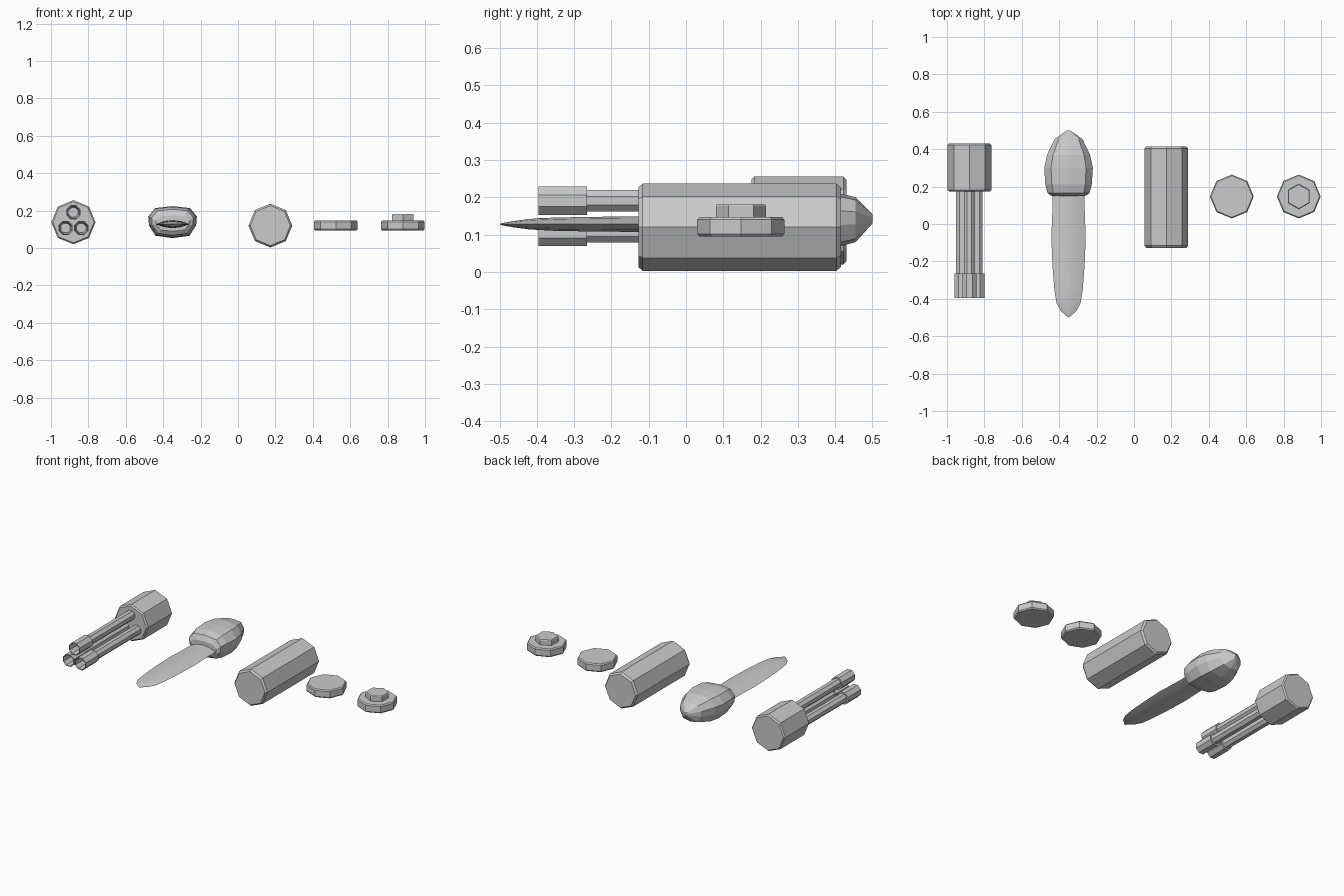
import bpy, bmesh
from math import sin, cos, pi, radians
from mathutils import Vector

if "Cube" in bpy.data.objects:
    bpy.data.objects.remove(bpy.data.objects["Cube"])


def loft(name, rings, smooth=False):
    """Skin closed rings of points in order and cap both ends."""
    bm = bmesh.new()
    loops = [[bm.verts.new(p) for p in ring] for ring in rings]
    n = len(loops[0])
    for a, b in zip(loops, loops[1:]):
        for i in range(n):
            j = (i + 1) % n
            bm.faces.new((a[i], a[j], b[j], b[i]))
    bm.faces.new(loops[0])
    bm.faces.new(loops[-1])
    bmesh.ops.recalc_face_normals(bm, faces=bm.faces[:])
    me = bpy.data.meshes.new(name)
    bm.to_mesh(me)
    bm.free()
    ob = bpy.data.objects.new(name, me)
    bpy.context.collection.objects.link(ob)
    if smooth:
        bpy.context.view_layer.objects.active = ob
        ob.select_set(True)
        bpy.ops.object.shade_smooth_by_angle(angle=radians(30))
        ob.select_set(False)
    return ob


def turned(name, centre, profile, sides=8, axis='Y', phase=0.0):
    """Faceted turned part; profile is (radius, position along axis)."""
    c = Vector(centre)
    rings = []
    for r, t in profile:
        ring = []
        for i in range(sides):
            a = phase + 2 * pi * i / sides
            u, v = r * cos(a), r * sin(a)
            ring.append(c + Vector((u, t, v) if axis == 'Y' else (u, v, t)))
        rings.append(ring)
    return loft(name, rings)


def drum(r, t0, t1, b, inset):
    """Profile of a cylinder with chamfered ends."""
    return [(r - inset, t0), (r, t0 + b), (r, t1 - b), (r - inset, t1)]


# Multi-barrel gun: housing and three hollow-muzzled barrels
GX, GZ = -0.88, 0.138
turned("gun_housing", (GX, 0, GZ), drum(0.118, 0.175, 0.43, 0.008, 0.008))
barrel = [(0.031, 0.19), (0.031, -0.265), (0.041, -0.265), (0.041, -0.395),
          (0.036, -0.395), (0.027, -0.27)]
for k, (dx, z) in enumerate([(0, 0.191), (-0.042, 0.107), (0.042, 0.107)]):
    turned(f"gun_barrel_{k + 1}", (GX + dx, 0, z), barrel, phase=pi / 8)

# Bladed tool: rounded handle lofted along y
KX = -0.35
half = [(0, 1), (0.72, 0.88), (1, 0.35), (0.97, -0.2), (0.7, -0.85), (0, -1)]
section = half + [(-x, z) for x, z in half[-2:0:-1]]
handle = [  # y, half width, bottom, top
    (0.150, 0.090, 0.090, 0.175), (0.165, 0.112, 0.068, 0.207),
    (0.21, 0.124, 0.057, 0.220), (0.30, 0.130, 0.053, 0.224),
    (0.37, 0.115, 0.057, 0.221), (0.455, 0.074, 0.080, 0.200),
    (0.50, 0.008, 0.130, 0.155)]
loft("blade_handle", [[(KX + w * x, y, (lo + hi) / 2 + z * (hi - lo) / 2)
                       for x, z in section] for y, w, lo, hi in handle])

# Blade with a shallow lens section
lens = [(1, 0), (0.5, 0.75), (0, 1), (-0.5, 0.75), (-1, 0),
        (-0.5, -0.75), (0, -1), (0.5, -0.75)]
blade = [  # y, half width, half thickness
    (0.17, 0.085, 0.022), (0.05, 0.087, 0.021), (-0.07, 0.092, 0.021),
    (-0.22, 0.086, 0.020), (-0.35, 0.076, 0.018), (-0.42, 0.065, 0.014),
    (-0.465, 0.042, 0.008), (-0.498, 0.004, 0.002)]
loft("blade", [[(KX + w * x, y, 0.128 + t * z) for x, z in lens]
               for y, w, t in blade], smooth=True)

# Octagonal canister lying along y
turned("canister", (0.173, 0, 0.12), drum(0.117, -0.128, 0.415, 0.012, 0.01))

# Plain disc, and a disc with a hexagonal button on top
disc = drum(0.117, 0.095, 0.147, 0.007, 0.006)
turned("plain_disc", (0.523, 0.147, 0), disc, axis='Z')
turned("button_disc", (0.881, 0.147, 0), disc, axis='Z')
turned("button", (0.881, 0.147, 0), drum(0.067, 0.14, 0.181, 0.004, 0.003),
       sides=6, axis='Z', phase=pi / 6)
